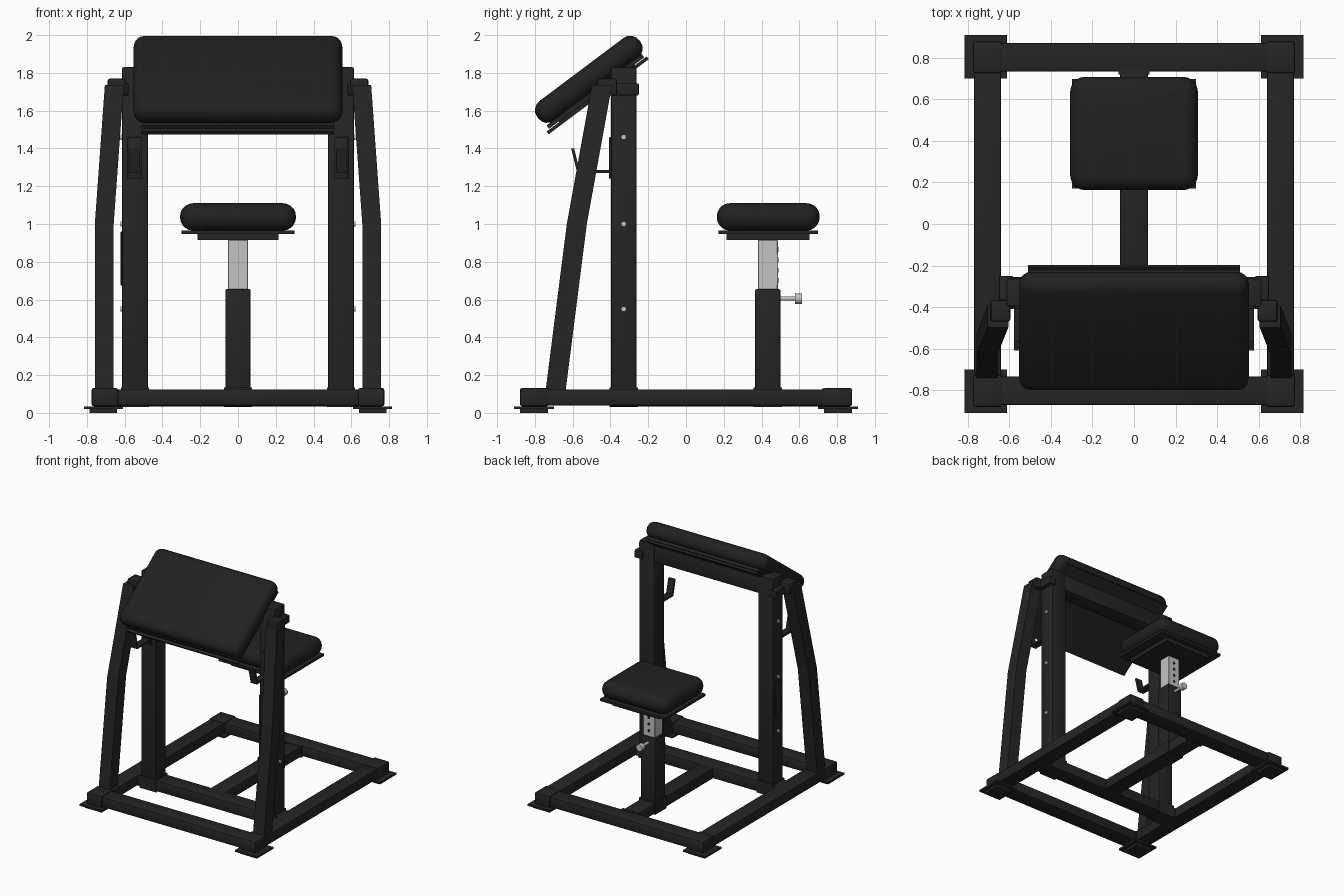
import bpy, bmesh, math
from mathutils import Matrix, Vector

if "Cube" in bpy.data.objects:
    bpy.data.objects.remove(bpy.data.objects["Cube"])


def material(name, value):
    m = bpy.data.materials.new(name)
    m.diffuse_color = (value, value, value, 1)
    m.use_nodes = True
    m.node_tree.nodes["Principled BSDF"].inputs["Base Color"].default_value = m.diffuse_color
    return m


FRAME = material("black_steel", 0.018)
PAD = material("black_vinyl", 0.015)
STEEL = material("bright_steel", 0.55)


def finish(name, bm, mat, smooth=False):
    bmesh.ops.recalc_face_normals(bm, faces=bm.faces)
    mesh = bpy.data.meshes.new(name)
    bm.to_mesh(mesh)
    bm.free()
    mesh.materials.append(mat)
    ob = bpy.data.objects.new(name, mesh)
    bpy.context.collection.objects.link(ob)
    if smooth:
        bpy.ops.object.select_all(action='DESELECT')
        ob.select_set(True)
        bpy.context.view_layer.objects.active = ob
        bpy.ops.object.shade_smooth_by_angle(angle=math.radians(40))
    return ob


def box(name, x, y, z, mat=FRAME, bevel=0.0, segments=2, tilt=None):
    """Box from three (min, max) ranges, with optional edge rounding and tilt matrix."""
    bm = bmesh.new()
    bmesh.ops.create_cube(bm, size=1)
    for v in bm.verts:
        v.co = Vector([(r[0] + r[1]) / 2 + c * (r[1] - r[0]) for r, c in zip((x, y, z), v.co)])
    if bevel:
        bmesh.ops.bevel(bm, geom=bm.edges[:], offset=bevel, segments=segments,
                        profile=0.5, affect='EDGES')
    if tilt:
        bm.transform(tilt)
    return finish(name, bm, mat, bevel > 0)


def cylinder(name, centre, radius, length, axis, mat=STEEL, sides=16):
    bm = bmesh.new()
    bmesh.ops.create_cone(bm, cap_ends=True, segments=sides, radius1=radius,
                          radius2=radius, depth=length)
    rot = Vector((0, 0, 1)).rotation_difference(Vector(axis)).to_matrix().to_4x4()
    bm.transform(Matrix.Translation(centre) @ rot)
    return finish(name, bm, mat, True)


def square_sweep(name, points, hx, hy):
    """Square tube through points, with level cross-sections."""
    bm = bmesh.new()
    rings = [[bm.verts.new((x + sx * hx, y + sy * hy, z))
              for sx, sy in ((-1, -1), (1, -1), (1, 1), (-1, 1))] for x, y, z in points]
    for a, b in zip(rings, rings[1:]):
        for i in range(4):
            j = (i + 1) % 4
            bm.faces.new((a[i], a[j], b[j], b[i]))
    bm.faces.new(rings[0])
    bm.faces.new(rings[-1])
    return finish(name, bm, FRAME)


def span(s, a, b):
    return tuple(sorted((s * a, s * b)))


# Base frame
B = 0.008
box("front_rail", (-0.65, 0.65), (-0.87, -0.735), (0.04, 0.125), bevel=B)
box("rear_rail", (-0.65, 0.65), (0.735, 0.87), (0.04, 0.125), bevel=B)
box("middle_rail", (-0.65, 0.65), (-0.397, -0.26), (0.035, 0.125), bevel=B)
box("centre_rail", (-0.068, 0.068), (-0.27, 0.74), (0.035, 0.122), bevel=B)
box("rear_rail_joint", (-0.075, 0.075), (0.72, 0.745), (0.035, 0.128))

for s, side in ((-1, "left"), (1, "right")):
    box(f"{side}_side_rail", span(s, 0.64, 0.77), (-0.87, 0.87), (0.04, 0.125), bevel=B)
    # Feet
    for t, end in ((-1, "front"), (1, "rear")):
        box(f"{side}_{end}_end_cap", span(s, 0.635, 0.775), span(t, 0.725, 0.88),
            (0.035, 0.132), bevel=0.012)
        box(f"{side}_{end}_foot_plate", span(s, 0.61, 0.815), span(t, 0.70, 0.91), (0.02, 0.035))
        box(f"{side}_{end}_foot_pad", span(s, 0.64, 0.785), span(t, 0.73, 0.88), (0.0, 0.02))
    # Upright with weld collar
    box(f"{side}_upright", span(s, 0.476, 0.613), (-0.397, -0.262), (0.04, 1.83), bevel=B)
    box(f"{side}_upright_collar", span(s, 0.47, 0.62), (-0.404, -0.255), (0.03, 0.134))
    # Bent brace leg and its clamp
    square_sweep(f"{side}_brace_leg", [(s * 0.708, -0.69, 0.12), (s * 0.708, -0.578, 1.0),
                                       (s * 0.655, -0.445, 1.735)], 0.05, 0.053)
    box(f"{side}_brace_cap", span(s, 0.595, 0.69), (-0.47, -0.365), (1.68, 1.77), bevel=0.012)
    box(f"{side}_brace_link", span(s, 0.58, 0.65), (-0.41, -0.25), (1.68, 1.745), bevel=0.008)
    # Bar hook
    box(f"{side}_hook_plate", span(s, 0.51, 0.585), (-0.408, -0.394), (1.24, 1.46), bevel=0.005)
    box(f"{side}_hook_arm", span(s, 0.52, 0.577), (-0.575, -0.40), (1.27, 1.287))
    square_sweep(f"{side}_hook_tip", [(s * 0.5485, -0.568, 1.27), (s * 0.5485, -0.60, 1.40)],
                 0.0285, 0.008)
    # Bolts
    for z in (0.55, 1.0, 1.46):
        cylinder(f"{side}_bolt", (s * 0.613, -0.33, z), 0.014, 0.02, (1, 0, 0))

# Top beam and side badge plate
box("top_beam", (-0.48, 0.48), (-0.395, -0.264), (1.68, 1.815), bevel=B)
box("badge_plate", (-0.621, -0.612), (-0.375, -0.285), (0.675, 0.96), bevel=0.004)

# Sloped arm pad and backing boards
tilt = Matrix.Translation((0, -0.514, 1.765)) @ Matrix.Rotation(math.atan2(0.6, 0.8), 4, 'X')
box("arm_pad", (-0.553, 0.553), (-0.338, 0.338), (-0.064, 0.066), PAD, 0.06, 4, tilt)
box("arm_pad_board", (-0.51, 0.51), (-0.325, 0.305), (-0.082, -0.06), tilt=tilt)
box("arm_pad_bracket", (-0.51, 0.51), (-0.345, 0.318), (-0.104, -0.086), tilt=tilt)
box("arm_pad_spacer", (-0.45, 0.45), (-0.26, 0.24), (-0.09, -0.08), tilt=tilt)

# Seat
box("seat_pad", (-0.307, 0.307), (0.163, 0.708), (0.965, 1.11), PAD, 0.07, 5)
box("seat_board", (-0.298, 0.298), (0.172, 0.698), (0.946, 0.966))
box("seat_bracket", (-0.215, 0.215), (0.215, 0.655), (0.915, 0.946))

# Seat post with adjustment holes and pull pin
box("seat_post", (-0.067, 0.067), (0.366, 0.5), (0.04, 0.655), bevel=B)
box("seat_post_collar", (-0.074, 0.074), (0.358, 0.508), (0.03, 0.134))
box("seat_slider", (-0.054, 0.054), (0.38, 0.487), (0.6, 0.916), STEEL, 0.004, 1)
for i in range(4):
    cylinder("slider_hole", (0, 0.4865, 0.70 + 0.055 * i), 0.013, 0.004, (0, 1, 0), FRAME)
cylinder("pin_shaft", (0, 0.535, 0.605), 0.011, 0.10, (0, 1, 0))
cylinder("pin_knob", (0, 0.596, 0.605), 0.028, 0.038, (0, 1, 0))
